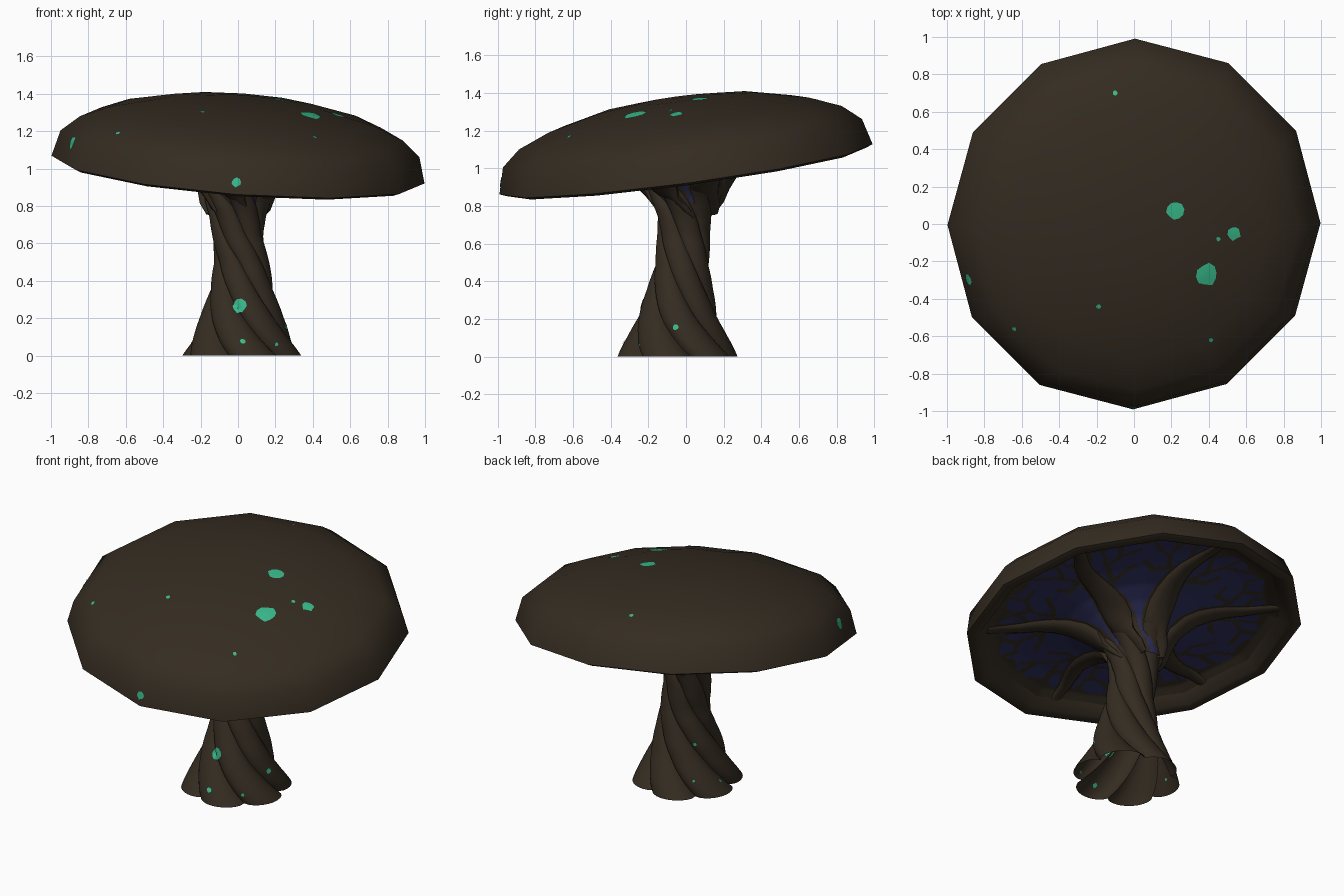
import bpy, bmesh, math, random
from mathutils import Vector
from mathutils.bvhtree import BVHTree

if "Cube" in bpy.data.objects:
    bpy.data.objects.remove(bpy.data.objects["Cube"])

random.seed(4)
TAU = math.tau


def material(name, rgb):
    m = bpy.data.materials.new(name)
    m.diffuse_color = (*rgb, 1)
    m.use_nodes = True
    m.node_tree.nodes["Principled BSDF"].inputs["Base Color"].default_value = m.diffuse_color
    return m


BROWN = material("dark bark brown", (0.035, 0.025, 0.0155))
BLUE = material("deep indigo membrane", (0.027, 0.028, 0.105))
GREEN = material("glowing green", (0.040, 0.49, 0.26))

# cap tilt: leans down to the front and to the right
TILT = Vector((0, 0, 1)).rotation_difference(Vector((0.075, -0.135, 1)).normalized())


def tilt(v):
    return TILT @ Vector(v) + Vector((0, 0, 0.995))


def interp(table, t):
    if t <= table[0][0]:
        return table[0][1]
    for (a, va), (b, vb) in zip(table, table[1:]):
        if t <= b:
            return va + (vb - va) * (t - a) / (b - a)
    return table[-1][1]


def make(name, verts, faces, mats, angle=40, recalc=False):
    me = bpy.data.meshes.new(name)
    me.from_pydata([tuple(v) for v in verts], [], faces)
    if recalc:
        bm = bmesh.new()
        bm.from_mesh(me)
        bmesh.ops.recalc_face_normals(bm, faces=bm.faces)
        bm.to_mesh(me)
        bm.free()
    for m in mats:
        me.materials.append(m)
    ob = bpy.data.objects.new(name, me)
    bpy.context.collection.objects.link(ob)
    bpy.ops.object.select_all(action='DESELECT')
    ob.select_set(True)
    bpy.context.view_layer.objects.active = ob
    bpy.ops.object.shade_smooth_by_angle(angle=math.radians(angle))
    return ob


def loft(rings, cap_start=False, cap_end=False):
    n = len(rings[0])
    verts = [p for r in rings for p in r]
    faces = []
    for i in range(len(rings) - 1):
        for j in range(n):
            k = (j + 1) % n
            faces.append((i*n + j, i*n + k, (i+1)*n + k, (i+1)*n + j))
    if cap_start:
        faces.append(tuple(reversed(range(n))))
    if cap_end:
        faces.append(tuple(range(len(verts) - n, len(verts))))
    return verts, faces


# twelve-sided cap: inner lip, rim, dome
cap_profile = [(0.87, 0.06), (0.925, 0.0), (0.965, -0.014), (1.0, 0.0), (0.962, 0.14),
               (0.865, 0.223), (0.70, 0.29), (0.42, 0.355), (0.2, 0.376), (0.03, 0.38)]
rings = [[tilt((r*math.cos(TAU*j/12), r*math.sin(TAU*j/12), z)) for j in range(12)]
         for r, z in cap_profile]
cap_v, cap_f = loft(rings, cap_end=True)
make("cap", cap_v, cap_f, [BROWN], 50)

# twisted hollow stem with six ridges, open at the foot
LOBES, PHASE = 6, math.radians(25)
radius = [(0, .325), (.1, .27), (.2, .225), (.35, .177), (.5, .147), (.65, .14),
          (.75, .152), (.85, .19), (.92, .24)]
depth = [(0, .2), (.3, .18), (.6, .13), (.75, .18), (.92, .42)]
twist = [(0, 3.49), (.15, 2.95), (.35, 2.2), (.6, 1.15), (.9, 0)]
centre_x = [(0, .02), (.5, .02), (.65, -.003), (.9, 0)]
centre_y = [(0, -.045), (.2, -.045), (.5, -.02), (.9, 0)]
rings = []
for i in range(27):
    z = 0.92 * i / 26
    ring = []
    for j in range(72):
        a = TAU * j / 72
        ridge = abs(math.cos(a * LOBES / 2)) ** 0.6
        r = interp(radius, z) * (1 - interp(depth, z) * (1 - ridge))
        t = a + PHASE + interp(twist, z)
        ring.append(Vector((interp(centre_x, z) + r*math.cos(t),
                            interp(centre_y, z) + r*math.sin(t), z)))
    rings.append(ring)
stem_v, stem_f = loft(rings)
make("stem", stem_v, stem_f, [BROWN], 45)

# low ribs spreading from the stem under the cap
under = [(.13, -.25), (.15, -.2), (.17, -.13), (.22, -.06), (.3, 0), (.4, .045),
         (.55, .08), (.7, .09), (.82, .08), (.88, .05)]
rib_width = [(.12, .015), (.15, .045), (.2, .08), (.28, .09), (.4, .074), (.55, .056),
             (.7, .042), (.88, .03)]


def rib_angle(k, r):
    return (PHASE + k * TAU / LOBES + interp(twist, 0.995 + interp(under, r))
            + 0.08 * math.sin(r * 9 + k) * min(1, r))


for k in range(LOBES):
    path = []
    for r in (.13, .15, .17, .2, .24, .3, .38, .47, .57, .67, .77, .87):
        t = rib_angle(k, r)
        path.append((r, Vector((r*math.cos(t), r*math.sin(t), interp(under, r)))))
    rings = []
    for i, (r, p) in enumerate(path):
        d = (path[min(i+1, len(path)-1)][1] - path[max(i-1, 0)][1]).normalized()
        side = d.cross(Vector((0, 0, 1))).normalized()
        up = side.cross(d)
        w = interp(rib_width, r)
        rings.append([tilt(p + side*w*math.cos(TAU*j/12) + up*w*0.45*math.sin(TAU*j/12))
                      for j in range(12)])
    v, f = loft(rings, True, True)
    make(f"rib_{k + 1}", v, f, [BROWN], 60, recalc=True)

# branching veins, drawn as segments (angle from rib in degrees, radius)
branches = [[(0, .36), (10, .47), (13, .60), (10, .72), (13, .86)],
            [(13, .60), (21, .68), (22, .86)], [(21, .68), (28, .72)],
            [(10, .47), (20, .50), (25, .57)],
            [(0, .44), (-9, .55), (-14, .66), (-12, .76), (-15, .86)],
            [(-14, .66), (-22, .70), (-25, .86)], [(-9, .55), (-20, .54), (-25, .60)],
            [(0, .6), (6, .70), (5, .86)], [(0, .64), (-6, .75), (-7, .86)]]
veins = []
for k in range(LOBES):
    jitter = {}
    for line in branches:
        pts = []
        for a, r in line:
            ja, jr = jitter.setdefault((a, r), (random.uniform(-2.5, 2.5), random.uniform(-.03, .03)))
            t = PHASE + k * TAU / LOBES + math.radians(a + ja)
            pts.append(Vector(((r+jr)*math.cos(t), (r+jr)*math.sin(t))))
        veins += [(p, q) for p, q in zip(pts, pts[1:])]


def near_vein(p):
    width = 0.018 - 0.006 * p.length
    for k in range(LOBES):
        da = math.atan2(p.y, p.x) - rib_angle(k, p.length)
        if math.cos(da) > 0 and abs(math.sin(da)) * p.length < interp(rib_width, p.length) + .012:
            return True
    for a, b in veins:
        d = b - a
        s = max(0, min(1, (p - a).dot(d) / d.length_squared))
        if (a + d*s - p).length < width:
            return True
    return False


# membrane under the cap: blue cells between brown veins
N, M = 240, 50
rings, flat = [], []
for i in range(M):
    r = 0.13 + 0.75 * i / (M - 1)
    ring = []
    for j in range(N):
        t = TAU * j / N
        poly = math.cos(TAU/24) / math.cos((t % (TAU/12)) - TAU/24)
        q = r * (1 + (poly - 1) * r)
        ring.append(tilt((q*math.cos(t), q*math.sin(t), interp(under, r))))
        flat.append(Vector((q*math.cos(t), q*math.sin(t))))
    rings.append(ring)
v, f = loft(rings)
membrane = make("membrane", v, f, [BROWN, BLUE], 60)
for poly in membrane.data.polygons:
    p = sum((flat[i] for i in poly.vertices), Vector((0, 0))) / 4
    edge = 0.785 + 0.018 * math.sin(18 * math.atan2(p.y, p.x))
    poly.material_index = int(p.length < edge and not near_vein(p))

# green spots laid on the surface; stem spots also show on the inside
cap_tree = BVHTree.FromPolygons(cap_v, cap_f)
stem_tree = BVHTree.FromPolygons(stem_v, stem_f)


def spot(name, tree, origin, direction, size, inside=False):
    centre, normal, _, _ = tree.ray_cast(Vector(origin), Vector(direction))
    d = -normal
    u = d.orthogonal().normalized()
    w = d.cross(u)
    hits = []
    for ring in (0, 0.5, 1):
        for j in range(1 if ring == 0 else 10):
            t = TAU * j / 10
            s = size * ring * (random.uniform(.85, 1.15) if ring == 1 else 1)
            start = centre - d*0.1 + (u*math.cos(t) + w*math.sin(t))*s
            hit = tree.ray_cast(start, d, 0.2)[0]
            hits.append(hit if hit else start + d*0.1)
    faces = []
    for j in range(10):
        k = (j + 1) % 10
        faces += [(0, 1 + j, 1 + k), (1 + j, 11 + j, 11 + k, 1 + k)]
    for label, lift in [("", -0.004)] + ([("_inner", 0.004)] if inside else []):
        ob = make(name + label, [h + d*lift for h in hits], faces, [GREEN], 60)
        if sum((p.normal for p in ob.data.polygons), Vector()).dot(d) * lift < 0:
            continue
        ob.data.flip_normals() if sum((p.normal for p in ob.data.polygons), Vector()).dot(d) > 0 > lift else None


cap_spots = [(.22, .07, .045), (.39, -.27, .06), (.535, -.05, .036), (.45, -.08, .012),
             (-.885, -.295, .034), (-.1, .7, .013), (-.19, -.44, .012), (-.64, -.56, .012),
             (.41, -.62, .012)]
for i, (x, y, s) in enumerate(cap_spots):
    spot(f"cap_spot_{i + 1}", cap_tree, (x, y, 3), (0, 0, -1), s)
spot("rim_spot", cap_tree, (-.01, -3, .925), (0, 1, 0), .025)

# stem spots: direction they face in degrees, height, size
stem_spots = [(-87, .265, .037), (-85, .075, .015), (-3, .155, .016), (-45, .06, .010),
              (135, .3, .01), (170, .07, .008), (130, .1, .008)]
for i, (a, z, s) in enumerate(stem_spots):
    c, n = math.cos(math.radians(a)), math.sin(math.radians(a))
    spot(f"stem_spot_{i + 1}", stem_tree, (2*c, 2*n - .04, z), (-c, -n, 0), s, True)
